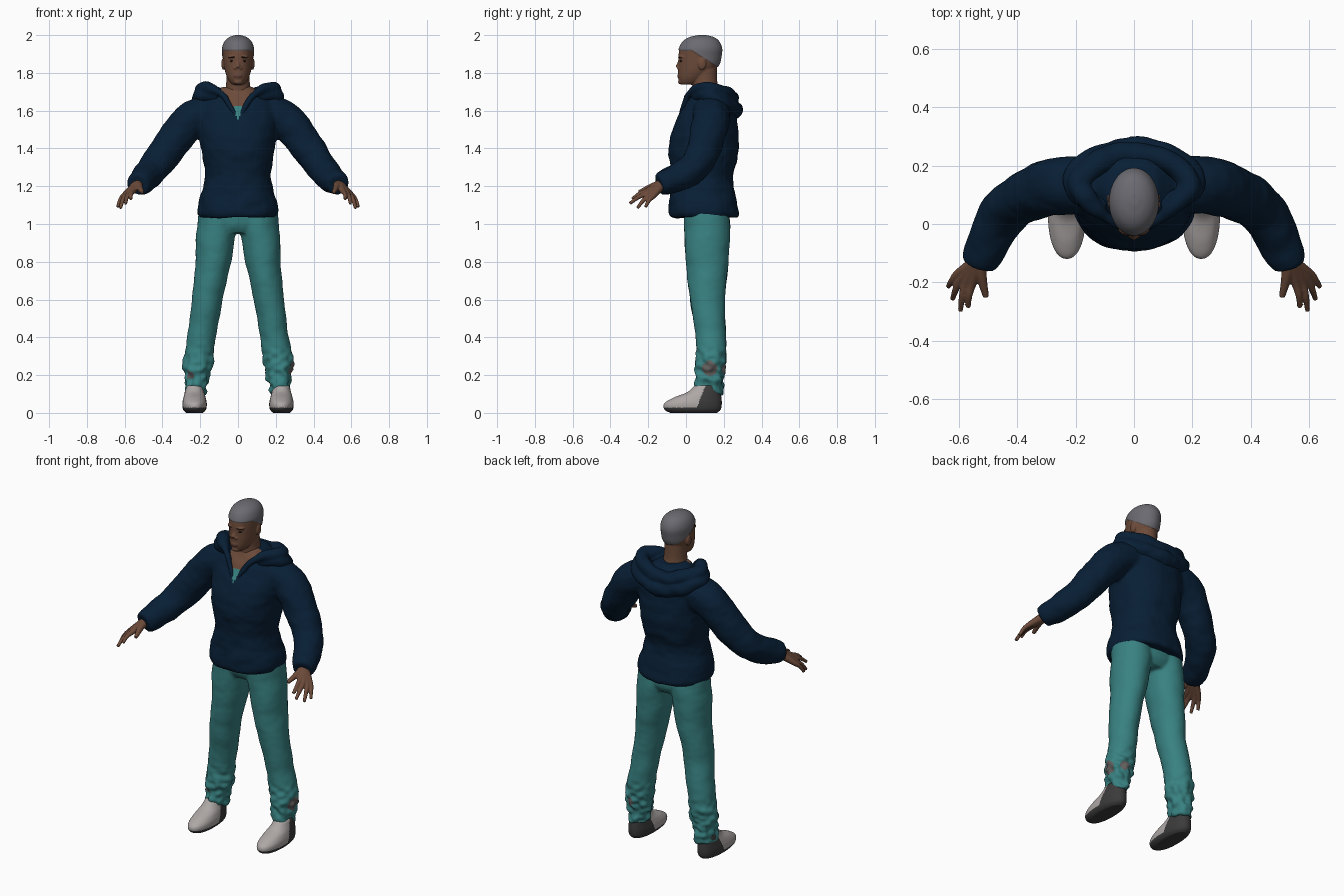
import bpy, bmesh, math
from mathutils import Vector, Matrix, noise

cube = bpy.data.objects.get("Cube")
if cube:
    bpy.data.objects.remove(cube, do_unlink=True)


def material(name, r, g, b):
    m = bpy.data.materials.new(name)
    m.use_nodes = True
    m.diffuse_color = (r, g, b, 1)
    bsdf = m.node_tree.nodes["Principled BSDF"]
    bsdf.inputs["Base Color"].default_value = (r, g, b, 1)
    bsdf.inputs["Roughness"].default_value = 0.8
    return m


SKIN = material("brown skin", 0.15, 0.07, 0.042)
DARK = material("dark brown", 0.03, 0.016, 0.012)
LIP = material("lip brown", 0.11, 0.047, 0.034)
CAP = material("grey cap", 0.145, 0.145, 0.165)
NAVY = material("navy fabric", 0.0025, 0.0135, 0.036)
TEAL = material("teal fabric", 0.04, 0.22, 0.222)
PATCH = material("grey patch", 0.12, 0.11, 0.11)
SHOE = material("light grey shoe", 0.42, 0.39, 0.38)
SOLE = material("charcoal sole", 0.045, 0.043, 0.043)


def spline(rows, steps=5):
    """Catmull-Rom interpolation of rows of numbers."""
    p = [Vector(r) for r in rows]
    p = [p[0] * 2 - p[1]] + p + [p[-1] * 2 - p[-2]]
    out = []
    for a, b, c, d in zip(p, p[1:], p[2:], p[3:]):
        for i in range(steps):
            t = i / steps
            out.append((b * 2 + (c - a) * t + (a * 2 - b * 5 + c * 4 - d) * t**2
                        + (b * 3 - a - c * 3 + d) * t**3) * 0.5)
    return out + [p[-2]]


def skin_rings(bm, rings):
    loops = [[bm.verts.new(co) for co in ring] for ring in rings]
    n = len(loops[0])
    for lo, hi in zip(loops, loops[1:]):
        for i in range(n):
            j = (i + 1) % n
            bm.faces.new((lo[i], lo[j], hi[j], hi[i]))
    bm.faces.new(loops[0][::-1])
    bm.faces.new(loops[-1])


def stack(bm, rows, side=1, power=2.0, n=36):
    """Loft level ovals given as (z, cx, cy, rx, ry)."""
    def oval(row):
        z, cx, cy, rx, ry = row
        ring = []
        for k in range(n):
            c, s = math.cos(math.tau * k / n), math.sin(math.tau * k / n)
            ring.append((side * (cx + rx * math.copysign(abs(c) ** (2 / power), c)),
                         cy + ry * math.copysign(abs(s) ** (2 / power), s), z))
        return ring
    skin_rings(bm, [oval(r) for r in spline(rows)])


def tube(bm, rows, side=1, n=20):
    """Round tube along points given as (x, y, z, radius)."""
    pts = spline([(side * r[0],) + tuple(r[1:]) for r in rows])
    rings = []
    for i, p in enumerate(pts):
        t = (pts[min(i + 1, len(pts) - 1)] - pts[max(i - 1, 0)]).xyz.normalized()
        u = t.cross(Vector((0.1, 0.3, 1))).normalized()
        v = t.cross(u)
        rings.append([p.xyz + p.w * (u * math.cos(math.tau * k / n) + v * math.sin(math.tau * k / n))
                      for k in range(n)])
    skin_rings(bm, rings)


def ball(bm, centre, radii, turn=0):
    bmesh.ops.create_uvsphere(bm, u_segments=20, v_segments=12, radius=1,
                              matrix=Matrix.Translation(centre) @ Matrix.Rotation(turn, 4, "Z")
                              @ Matrix.Diagonal((*radii, 1)))


def finish(name, bm, mats, voxel=0, rule=None, bump=None, smooth=4):
    """Fuse the shells, add folds, then colour faces by a rule."""
    bmesh.ops.recalc_face_normals(bm, faces=bm.faces)
    mesh = bpy.data.meshes.new(name)
    bm.to_mesh(mesh)
    bm.free()
    ob = bpy.data.objects.new(name, mesh)
    bpy.context.collection.objects.link(ob)
    if voxel:
        mod = ob.modifiers.new("fuse", "REMESH")
        mod.mode, mod.voxel_size = "VOXEL", voxel
        mod = ob.modifiers.new("relax", "SMOOTH")
        mod.factor, mod.iterations = 0.5, smooth
        dg = bpy.context.evaluated_depsgraph_get()
        baked = bpy.data.meshes.new_from_object(ob.evaluated_get(dg))
        ob.modifiers.clear()
        ob.data = mesh = baked
    if bump:
        moves = [v.normal * bump(v.co) for v in mesh.vertices]
        for v, m in zip(mesh.vertices, moves):
            v.co += m
    mesh.materials.clear()
    for m in mats:
        mesh.materials.append(m)
    for f in mesh.polygons:
        f.use_smooth = True
        f.material_index = rule(f.center) if rule else 0
    return ob


def folds(co, scale, size):
    return noise.noise(Vector((co.x, co.y, co.z * 1.3)) * scale) * size


# Head, neck and close-fitting cap
bm = bmesh.new()
stack(bm, [(1.738, 0, .005, .028, .03), (1.75, 0, .02, .042, .055), (1.775, 0, .035, .057, .077),
           (1.81, 0, .053, .069, .095), (1.85, 0, .067, .076, .108), (1.89, 0, .072, .079, .112),
           (1.93, 0, .077, .08, .11), (1.965, 0, .08, .067, .092), (1.985, 0, .083, .044, .062),
           (1.995, 0, .085, .015, .02)])
stack(bm, [(1.6, 0, .115, .085, .075), (1.68, 0, .11, .075, .072), (1.74, 0, .1, .063, .067),
           (1.83, 0, .095, .06, .068)])
tube(bm, [(0, -.03, 1.875, .008), (0, -.037, 1.85, .009), (0, -.045, 1.828, .013)])
ball(bm, (0, -.036, 1.783), (.023, .011, .011))
ball(bm, (0, -.03, 1.752), (.022, .012, .012))
for s in (1, -1):
    ball(bm, (s * .013, -.038, 1.825), (.01, .01, .008))
    ball(bm, (s * .077, .085, 1.848), (.011, .022, .032))
    ball(bm, (s * .032, -.026, 1.885), (.024, .011, .008), s * .4)


def in_cap(c):
    return c.z > 1.92 - max(0, c.y - .03) * .64


def head_colour(c):
    if in_cap(c):
        return 1
    return 2 if abs(c.z - 1.783) < .008 and abs(c.x) < .024 and c.y < -.033 else 0


finish("head", bm, [SKIN, CAP, LIP], .004, head_colour, lambda c: .005 if in_cap(c) else 0, 3)

# Eyes and eyebrows
for s, label in ((1, "left"), (-1, "right")):
    for part, z, y, r in (("eyebrow", 1.883, -.032, (.019, .006, .004)),
                          ("eye", 1.863, -.028, (.013, .005, .005))):
        bm = bmesh.new()
        ball(bm, (s * .032, y, z), r, s * .4)
        finish(f"{label}_{part}", bm, [DARK])

# Jacket body and sleeves
bm = bmesh.new()
stack(bm, [(1.035, 0, .095, .2, .177), (1.06, 0, .095, .215, .188), (1.12, 0, .09, .208, .179),
           (1.24, 0, .085, .174, .162), (1.33, 0, .092, .185, .178), (1.42, 0, .094, .198, .186),
           (1.53, 0, .105, .21, .167), (1.63, 0, .128, .2, .137), (1.69, 0, .13, .13, .105),
           (1.725, 0, .125, .08, .08)], power=2.2)
for s in (1, -1):
    tube(bm, [(.1, .13, 1.585, .1), (.21, .135, 1.57, .1), (.285, .126, 1.515, .097),
              (.37, .095, 1.4, .09), (.44, .045, 1.305, .083), (.485, -.035, 1.25, .077),
              (.515, -.1, 1.222, .069), (.53, -.14, 1.208, .058)], s)


def jacket_colour(c):
    if c.y < .1 and abs(c.x) < (c.z - 1.555) * .58:
        return 2 if c.z < 1.625 and abs(c.x) < .018 else 1
    return 0


finish("jacket", bm, [NAVY, SKIN, TEAL], .0085, jacket_colour,
       lambda c: folds(c, 11, .006) + folds(c, 24, .002), 5)

# Lowered hood, its drooping back and the collar edges
bm = bmesh.new()
for s in (1, -1):
    tube(bm, [(.008, -.033, 1.56, .009), (.045, -.01, 1.63, .013), (.09, .02, 1.69, .02),
              (.15, .075, 1.715, .034), (.19, .14, 1.708, .04), (.13, .205, 1.69, .04),
              (.05, .235, 1.665, .042), (-.02, .238, 1.66, .042)], s)
    tube(bm, [(.1, .055, 1.68, .03), (.195, .115, 1.68, .042), (.178, .19, 1.645, .045),
              (.09, .237, 1.615, .045), (-.02, .256, 1.6, .048)], s)
finish("hood", bm, [NAVY], .007, None, lambda c: folds(c, 14, .008), 4)

# Hands: fingers fan out from the wrist and fuse into a palm
for s, label in ((1, "left"), (-1, "right")):
    bm = bmesh.new()
    wrist = (.53, -.125, 1.212, .027)
    for knuckle, tip in (((.555, -.205, 1.175), (.568, -.285, 1.132)),
                         ((.575, -.2, 1.165), (.595, -.298, 1.108)),
                         ((.592, -.188, 1.155), (.622, -.258, 1.084)),
                         ((.602, -.17, 1.152), (.637, -.215, 1.09))):
        bend = [(a + b) / 2 + d for a, b, d in zip(knuckle, tip, (.004, -.002, .006))]
        tube(bm, [wrist, (*knuckle, .0155), (*bend, .0115), (*tip, .0085)], s)
    tube(bm, [wrist, (.522, -.185, 1.195, .018), (.507, -.25, 1.168, .0105)], s)
    finish(f"{label}_hand", bm, [SKIN], .004, None, None, 3)

# Trousers with bunched hems and worn patches
bm = bmesh.new()
stack(bm, [(.95, 0, .112, .15, .09), (1.0, 0, .112, .19, .116), (1.09, 0, .105, .195, .12)])
for s in (1, -1):
    stack(bm, [(1.09, .105, .105, .1, .12), (1.0, .11, .112, .106, .122), (.92, .12, .112, .103, .12),
               (.8, .131, .112, .094, .113), (.6, .162, .113, .081, .093), (.4, .194, .132, .076, .08),
               (.28, .211, .133, .081, .078), (.2, .216, .128, .07, .073),
               (.15, .221, .125, .058, .072), (.1, .224, .125, .051, .072)], s)


def trouser_folds(c):
    low = min(1, max(0, (.38 - c.z) / .15))
    return folds(c, 8, .005) + folds(c, 24, .001 + .018 * low)


WORN = [((.285, .125, .235), .04), ((.235, .205, .235), .026), ((-.255, .065, .2), .024)]
finish("trousers", bm, [TEAL, PATCH], .0085,
       lambda c: int(any((c - Vector(p)).length < r for p, r in WORN)), trouser_folds, 4)

# Shoes with dark heels and soles
for s, label in ((1, "left"), (-1, "right")):
    bm = bmesh.new()
    stack(bm, [(0, .23, .04, .045, .125), (.018, .23, .035, .061, .15), (.05, .23, .037, .065, .153),
               (.08, .23, .06, .059, .128), (.11, .23, .095, .051, .088), (.145, .23, .112, .043, .066)],
          s, 2.2)
    finish(f"{label}_shoe", bm, [SHOE, SOLE], .005,
           lambda c: int(c.z < .026 or c.y > .045 + c.z * .4), None, 3)
